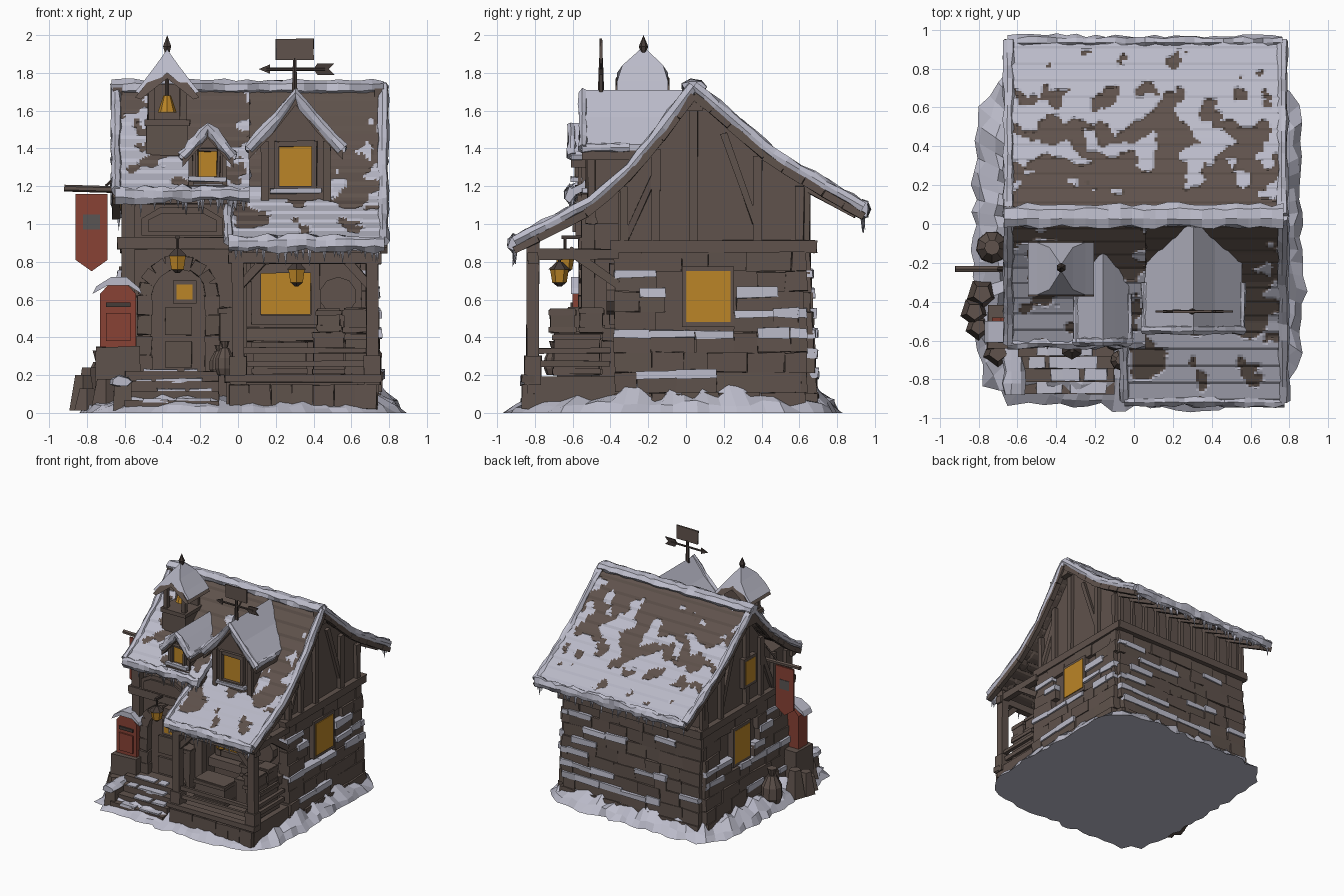
import bpy, bmesh, math, random
from mathutils import Vector, Matrix, noise

if "Cube" in bpy.data.objects:
    bpy.data.objects.remove(bpy.data.objects["Cube"])
random.seed(4)
R = random.uniform

def mat(name, c):
    m = bpy.data.materials.new(name)
    m.diffuse_color = (*c, 1)
    m.use_nodes = True
    m.node_tree.nodes["Principled BSDF"].inputs["Base Color"].default_value = m.diffuse_color
    return m
WOOD, SNOW, GLOW, RED, IRON, GREY = MATS = [
    mat("brown_timber", (.115, .085, .072)), mat("snow", (.50, .50, .59)),
    mat("amber_glass", (.50, .235, .02)), mat("red_paint", (.25, .055, .036)),
    mat("dark_iron", (.06, .045, .04)), mat("grey_patch", (.10, .09, .088))]
W, S, G, RD, I, GY = range(6)

class Part:
    """Collects simple solids into one named mesh."""
    def __init__(s, name):
        s.name, s.bm = name, bmesh.new()
    def paint(s, vs, m):
        for f in {f for v in vs for f in v.link_faces}:
            f.material_index = m
    def cube(s, M, m, j):
        vs = bmesh.ops.create_cube(s.bm, size=1, matrix=M)['verts']
        for v in vs:
            v.co += Vector((R(-j, j), R(-j, j), R(-j, j)))
            v.co.z = max(v.co.z, .012)
        s.paint(vs, m)
    def box(s, x0, x1, y0, y1, z0, z1, m=W, j=0.0):
        s.cube(Matrix.Translation(((x0+x1)/2, (y0+y1)/2, (z0+z1)/2)) @ Matrix.Diagonal((x1-x0, y1-y0, z1-z0, 1)), m, j)
    def frame(s, p, q):
        return Matrix.Translation((p+q)/2) @ (q-p).to_track_quat('Z', 'Y').to_matrix().to_4x4()
    def beam(s, p, q, w=.05, m=W, j=.004):
        p, q = Vector(p), Vector(q)
        s.cube(s.frame(p, q) @ Matrix.Diagonal((w, w, (q-p).length, 1)), m, j)
    def tube(s, p, q, r1, r2, n=6, m=W):
        p, q = Vector(p), Vector(q)
        s.paint(bmesh.ops.create_cone(s.bm, cap_ends=True, segments=n, radius1=r1, radius2=r2,
                                      depth=(q-p).length, matrix=s.frame(p, q))['verts'], m)
    def prism(s, pts, axis, a, b, m=W):
        co = (lambda p, t: (t, p[0], p[1])) if axis == 'x' else (lambda p, t: (p[0], t, p[1]))
        A, B = [[s.bm.verts.new(co(p, t)) for p in pts] for t in (a, b)]
        s.bm.faces.new(A), s.bm.faces.new(B[::-1])
        for i in range(len(pts)):
            s.bm.faces.new((A[i-1], A[i], B[i], B[i-1]))
        s.paint(A+B, m)
        return A+B
    def drift(s, pts, side, rs, ru, j=.3):   # lumpy snow swept along a path
        pts, side, rings = [Vector(p) for p in pts], Vector(side), []
        for k, p in enumerate(pts):
            t = (pts[min(k+1, len(pts)-1)]-pts[max(k-1, 0)]).normalized()
            up = side.cross(t)
            rings.append([s.bm.verts.new(p+side*math.cos(a)*rs*R(1-j, 1+j)+up*math.sin(a)*ru*R(1-j, 1+j))
                          for a in (i*math.tau/7 for i in range(7))])
        s.bm.faces.new(rings[0]), s.bm.faces.new(rings[-1])
        for A, B in zip(rings, rings[1:]):
            for i in range(7):
                s.bm.faces.new((A[i-1], A[i], B[i], B[i-1]))
        s.paint(sum(rings, []), S)
    def window(s, x0, x1, z0, z1, y, w=.035):   # front-facing frame and pane
        s.box(x0, x1, y-.006, y+.003, z0, z1, G)
        for a, b, c, d in ((x0-w, x0, z0-w, z1+w), (x1, x1+w, z0-w, z1+w), (x0, x1, z1, z1+w), (x0-w, x1+w, z0-w, z0)):
            s.box(a, b, y-.03, y+.01, c, d, W, .004)
    def done(s, fix=True, mats=MATS):
        if fix:
            bmesh.ops.recalc_face_normals(s.bm, faces=s.bm.faces)
        me = bpy.data.meshes.new(s.name)
        for m in mats:
            me.materials.append(m)
        s.bm.to_mesh(me)
        o = bpy.data.objects.new(s.name, me)
        bpy.context.collection.objects.link(o)
        return o

def at(prof, t):   # point on a (y, z) polyline
    L = [math.dist(a, b) for a, b in zip(prof, prof[1:])]
    d = t*sum(L)
    for l, a, b in zip(L, prof, prof[1:]):
        if d <= l + 1e-6:
            return a[0]+(b[0]-a[0])*d/l, a[1]+(b[1]-a[1])*d/l
        d -= l
    return prof[-1]

# Roof slopes: stepped shingle courses with snow patches, rake snow, eave snow and icicles
def roof(name, prof, x0, x1, v0, slope, ledge, redge, rakes):
    p, nx = Part(name), int((x1-x0)/.014)
    ny = int(sum(math.dist(a, b) for a, b in zip(prof, prof[1:]))/.014)
    def snowy(x, v):
        n = noise.noise(Vector((x*8, v*9, x0*5+prof[-1][0]*9)))+.3*noise.noise(Vector((x*21, v*21, 3)))
        return n+slope*(v-v0)+.5*max(0, 1-(x-x0)/ledge)+.5*max(0, 1-(x1-x)/redge)
    g = []
    for k in range(ny+1):
        y, z = at(prof, k/ny)
        g.append([p.bm.verts.new((x, y, z+.012*(k % 7)/7+(.008 if snowy(x, k/ny) > 0 else 0)))
                  for x in (x0+(x1-x0)*i/nx for i in range(nx+1))])
    for k in range(ny):
        for i in range(nx):
            f = p.bm.faces.new((g[k][i], g[k][i+1], g[k+1][i+1], g[k+1][i]))
            f.normal_update()
            if f.normal.z < 0:
                f.normal_flip()
            f.material_index = S if snowy(x0+(x1-x0)*(i+.5)/nx, (k+.5)/ny) > 0 else W
    md = p.done(False, (WOOD, SNOW, WOOD, WOOD)).modifiers.new("thickness", 'SOLIDIFY')
    md.thickness, md.offset, md.material_offset = .04, -1, 2
    e = Part(name+"_snow_edge")
    for x in rakes:
        e.drift([(x, *at(prof, k/14)) for k in range(15)], (1, 0, 0), .028, .03)
        for k in range(9):
            a, b = at(prof, k/9), at(prof, (k+1)/9)
            e.beam((x, a[0], a[1]-.05), (x, b[0], b[1]-.05), .04, W, .003)
    (ye, ze), sg, n = prof[-1], math.copysign(1, prof[-1][0]), int((x1-x0)/.05)
    e.drift([(x0+(x1-x0)*i/n, ye, ze-.012) for i in range(n+1)], (0, 1, 0), .03, .042, .4)
    for _ in range(n*2):
        x = R(x0, x1)
        e.tube((x, ye-.01*sg, ze-.02), (x, ye+R(-.01, .01), ze-R(.06, .14)), .014, 0, 5, S)
    e.done()

BACK = [(.04, 1.73), (.15, 1.64), (.45, 1.38), (.75, 1.2), (.94, 1.09)]
PORCH = [(.04, 1.73), (-.15, 1.48), (-.3, 1.3), (-.5, 1.12), (-.91, .91)]
ENTRY = [(.04, 1.73), (-.22, 1.45), (-.45, 1.27), (-.61, 1.17)]
roof("back_roof", BACK, -.65, .765, .52, 1.1, .12, .1, (-.645, .765))
roof("porch_side_roof", PORCH, -.05, .775, .64, 1.6, .05, .12, (.77,))
roof("entry_side_roof", ENTRY, -.65, .06, .66, 1.0, .3, .05, (-.645,))
ridge = Part("ridge_cap")
ridge.drift([(-.67+.06*i, .04, 1.725) for i in range(25)], (0, 1, 0), .06, .04, .22)
for x in (-.64, .75):
    ridge.box(x-.025, x+.025, -.01, .09, 1.6, 1.72, W, .004)
e = ridge
e.drift([(-.05, *at(PORCH, .62+.38*k/6)) for k in range(7)], (1, 0, 0), .025, .03)
ridge.done()

# House body
body = Part("house_walls")
body.prism([(-.36, .012), (.62, .012), (.62, 1.2), (.04, 1.66), (-.36, 1.16)], 'x', -.58, .69)
body.box(-.58, .03, -.5, -.3, 0, 1.2)
body.done()
stones = Part("wall_stones")
def course(side, u0, u1, thr, skip=None):
    for k in range(8):
        z, u = k*.107, u0
        while u < u1-.03:
            w = min(R(.1, .24), u1-u)
            d = R(.015, .03)+.055*(1-z/.9)
            if not (skip and z+.1 > .47 and z < .74 and u+w > skip[0] and u < skip[1]):
                snow = noise.noise(Vector((u*3.3, k*3.7+.4, u1*9))) > thr and 0 < k < 7
                for dd, a, b, m in ((d, z, z+.106, W), (d+.012, z+.075, z+.075+R(.035, .055), S))[:1+snow]:
                    bx = {'R': (.65, .69+dd, u, u+w), 'L': (-.58-dd, -.55, u, u+w), 'B': (u, u+w, .6, .62+dd)}[side]
                    stones.box(*bx, a, b, m, .006)
            u += w
course('R', -.38, .64, .2, (-.02, .25))
course('L', -.5, .64, .15, (.02, .27))
course('B', -.6, .71, 0)
stones.done()

# Timber frame on both gables, rafters at the back
fr = Part("timber_frame")
for x in (.7, -.59):
    fr.beam((x, -.4, .88), (x, .68, .88), .065)
    for y, z in ((-.33, 1.2), (-.16, 1.4), (.04, 1.66), (.38, 1.36), (.6, 1.2)):
        fr.beam((x, y, .9), (x, y, z), .045)
    fr.beam((x, .2, 1.48), (x, .37, 1.0), .035)
    fr.beam((x, -.17, 1.25), (x, -.32, .92), .035)
fr.beam((-.62, .66, .88), (.73, .66, .88), .065)
for i in range(11):
    x = -.6+.128*i
    fr.beam((x, .6, 1.21), (x, .9, 1.05), .035)
    fr.beam((x, .64, .9), (x, .64, 1.2), .03)
for x in (-.58, .01):
    fr.beam((x, -.52, .2), (x, -.52, 1.16), .07)
fr.beam((-.64, -.54, .9), (.04, -.54, .9), .06)
fr.beam((-.64, -.55, 1.13), (.04, -.55, 1.13), .05)
fr.done()
sw = Part("side_windows")
for x0, x1, y0, y1, z0, z1 in ((.735, .742, 0, .235, .48, .75), (-.632, -.625, .04, .24, .47, .75), (-.622, -.615, -.05, .08, 1.08, 1.28)):
    b = .6 if x0 > 0 else -.5
    sw.box(x0, x1, y0, y1, z0, z1, G)
    lo, hi = sorted((b, x0+(0.002 if x0 < 0 else 0)))
    sw.box(lo, hi, y0-.02, y1+.02, z0-.025, z1+.025)
sw.done()

# Entrance: arched door, arch stones, sign, steps
cx = -.315
door = Part("arched_door")
door.prism([(cx-.15, .2), (cx+.15, .2)]+[(cx+.15*math.cos(a*math.pi/8), .62+.15*math.sin(a*math.pi/8)) for a in range(9)], 'y', -.515, -.48)
for a, b in ((.24, .38), (.41, .56)):
    door.box(cx-.07, cx+.07, -.53, -.5, a, b, W, .003)
door.box(-.325, -.24, -.536, -.528, .6, .68, G)
door.box(-.345, -.22, -.53, -.5, .58, .70)
for k in range(8):
    a, b = k*math.pi/8, (k+1)*math.pi/8-.02
    door.beam((cx+.18*math.cos(a), -.53, .62+.18*math.sin(a)), (cx+.18*math.cos(b), -.53, .62+.18*math.sin(b)), .07, W, .006)
for sx in (-1, 1):
    for k in range(4):
        door.box(cx+sx*.18-.04, cx+sx*.18+.04, -.57, -.5, .2+k*.107, .3+k*.107, W, .006)
for i, y in ((0, -.585), (.035, -.6)):
    door.prism([(-.51+i, .94+i/2), (-.08-i, .94+i/2), (-.08-i, 1.03-i/4), (-.18, 1.09-i), (-.41, 1.09-i), (-.51+i, 1.03-i/4)], 'y', y, -.5)
door.done()
st = Part("front_steps")
for k in range(4):
    y, z = -.68-.065*k, .22-.052*k
    st.box(-.6, -.1, y, -.45, 0, z, W, .004)
    for _ in range(4):
        x = R(-.58, -.25)
        st.box(x, x+R(.05, .14), y+.003, y+.065, z-.01, z+.012, S, .004)
st.box(-.66, -.57, -.86, -.5, 0, .16, W, .008)
st.drift([(-.62, -.88+.06*i, .165) for i in range(7)], (1, 0, 0), .055, .03)
st.done()

# Porch: deck, posts, braces, railing, window and stacked crates
po = Part("porch")
po.box(-.06, .74, -.84, -.3, 0, .19, W, .004)
for k in range(7):
    po.box(-.05+.112*k, .06+.112*k, -.865, -.8, .02, .15, W, .006)
po.box(-.07, .76, -.87, -.8, .16, .2, W, .004)
for x, sx in ((.0, 1), (.71, -1)):
    po.beam((x, -.81, .1), (x, -.81, .9), .065)
    po.box(x-.045, x+.045, -.855, -.765, .15, .3, W, .004)
    po.beam((x, -.81, .66), (x+sx*.13, -.81, .8), .04)
    po.beam((x, -.82, .84), (x, -.36, .84), .055)
    po.beam((x, -.62, .86), (x, -.36, .68), .045)
po.beam((-.05, -.81, .82), (.76, -.81, .82), .06)
for z in (.26, .33):
    po.beam((0, -.81, z), (.71, -.81, z), .03)
    po.beam((.71, -.81, z), (.71, -.4, z), .03)
po.window(.12, .385, .52, .74, -.375, .05)
po.box(-.03, .69, -.44, -.36, .38, .45, W, .006)
po.tube((.53, -.42, .62), (.53, -.36, .62), .1, .1, 10)
for x0, x1, y0, y1, z0, z1 in ((.4, .56, -.6, -.45, .2, .43), (.57, .7, -.7, -.46, .2, .42), (.42, .54, -.56, -.44, .43, .55),
                               (.56, .68, -.72, -.59, .42, .55), (.57, .68, -.56, -.44, .42, .56), (.08, .36, -.7, -.52, .2, .38), (-.1, -.02, -.62, -.52, .2, .56)):
    po.box(x0, x1, y0, y1, z0, z1, W, .005)
    for z in (z0+.02, z1-.02):
        po.box(x0-.008, x1+.008, y0-.008, y1+.008, z-.014, z+.014, W, .002)
po.done()

# Dormers
def dormer(name, xc, h, zb, ze, zp, yf, yb, win, o):
    d = Part(name)
    d.prism([(xc-h, zb), (xc+h, zb), (xc+h, ze), (xc, zp-.07), (xc-h, ze)], 'y', yf, yb)
    half = [(-h-o, ze-.03), (-(h+o)*.45, ze+(zp-ze)*.45), (0, zp), ((h+o)*.45, ze+(zp-ze)*.45), (h+o, ze-.03)]
    for t0, t1, a, m in ((-.02, -.07, yf-.05, W), (.01, -.022, yf-.055, S)):
        d.prism([(xc+x, z+t0) for x, z in half]+[(xc+x, z+t1) for x, z in half[::-1]], 'y', a, yb, m)
    path = [at(half, k/10) for k in range(11)]
    d.drift([(xc+x, yf-.045, z-.012) for x, z in path], (0, 1, 0), .025, .03)
    for sx in (-1, 1):
        d.drift([(xc+sx*(h+o), yf-.05+.05*k, ze-.035) for k in range(6)], (1, 0, 0), .018, .025)
        d.beam((xc+sx*h, yf, zb), (xc+sx*h, yf, ze), h*.25)
    d.window(*win, yf, h*.17)
    x0, x1, z0, _ = win
    d.box(x0-.05, x1+.05, yf-.05, yf+.01, z0-h*.17-.01, z0-h*.17+.015, S, .005)
    d.box(xc-h-.02, xc+h+.02, yf-.03, yf+.03, zb, zb+.035, W, .004)
    d.done()
dormer("large_dormer", .305, .165, 1.0, 1.44, 1.7, -.5, .02, (.22, .39, 1.2, 1.41), .085)
dormer("small_dormer", -.16, .09, 1.17, 1.4, 1.525, -.56, -.13, (-.21, -.11, 1.25, 1.385), .045)

# Bell turret with hipped, gable-fronted snow roof
t, tx, ty = Part("bell_turret"), -.375, -.225
t.box(tx-.11, tx+.11, ty-.11, ty+.12, 1.3, 1.54, W, .004)
t.box(tx-.12, tx+.12, ty-.12, ty+.12, 1.52, 1.55, W, .004)
for sx in (-1, 1):
    for sy in (-1, 1):
        t.beam((tx+sx*.085, ty+sy*.085, 1.5), (tx+sx*.085, ty+sy*.085, 1.74), .035)
t.box(tx-.1, tx+.1, ty+.07, ty+.1, 1.5, 1.74)
t.tube((tx, ty, 1.59), (tx, ty, 1.68), .05, .02, 8, G)
t.tube((tx, ty, 1.68), (tx, ty, 1.8), .012, .012, 6, I)
for k, m, g in ((0, S, 0), (-.03, W, .008)):
    vs = t.prism([(tx+a, b+k) for a, b in ((-.17, 1.7), (-.125, 1.755), (-.06, 1.84), (0, 1.925), (.06, 1.84), (.125, 1.755), (.17, 1.7), (.14, 1.69), (0, 1.8), (-.14, 1.69))], 'y', ty-.14-g, ty+.13+g, m)
    for v in vs:
        v.co.y = ty+(v.co.y-ty)*(.12 if v.co.z > 1.88 else .8 if v.co.z > 1.805 else 1)
t.tube((tx, ty, 1.9), (tx, ty, 1.94), .012, .025, 6, I)
t.tube((tx, ty, 1.94), (tx, ty, 2.0), .025, 0, 6, I)
t.done()

# Weather vane
v = Part("weather_vane")
v.tube((.3, -.45, 1.66), (.3, -.45, 1.88), .018, .01, 6, I)
v.tube((.15, -.45, 1.82), (.46, -.45, 1.82), .009, .009, 6, I)
v.prism([(.11, 1.82), (.17, 1.845), (.17, 1.795)], 'y', -.455, -.445, I)
v.prism([(.4, 1.82), (.42, 1.85), (.51, 1.85), (.48, 1.82), (.51, 1.79), (.42, 1.79)], 'y', -.455, -.445, I)
v.box(.2, .4, -.458, -.442, 1.87, 1.98, W, .003)
v.done()

# Lanterns
for nm, x, y, z in (("porch_lantern", .31, -.67, .69), ("door_lantern", -.32, -.64, .76)):
    l = Part(nm)
    for h0, h1, r1, r2, m in ((0, .07, .038, .05, G), (.07, .11, .058, .015, I), (-.02, 0, .012, .037, I), (.11, .18, .008, .008, I)):
        l.tube((x, y, z+h0), (x, y, z+h1), r1, r2, 6, m)
    l.beam((x, y-.02, z+.17), (x, -.45, z+.17), .02, I, 0)
    l.done()

# Banner on a pole
b = Part("banner")
b.prism([(-.86, 1.16), (-.69, 1.16), (-.69, .81), (-.775, .75), (-.86, .81)], 'y', -.24, -.225, RD)
b.box(-.82, -.73, -.244, -.221, .97, 1.05, GY)
b.tube((-.92, -.232, 1.19), (-.58, -.232, 1.18), .018, .018, 6, W)
b.tube((-.7, -.232, 1.2), (-.6, -.232, 1.29), .008, .008, 5, I)
b.done()

# Letter box on a stone plinth
mb = Part("letter_box")
mb.box(-.75, -.52, -.64, -.42, 0, .345, W, .012)
mb.prism([(-.73, .35), (-.54, .35), (-.54, .63), (-.585, .68), (-.685, .68), (-.73, .63)], 'y', -.6, -.48, RD)
mb.box(-.7, -.57, -.612, -.59, .38, .53, RD)
mb.box(-.7, -.57, -.612, -.59, .56, .585, I)
mb.prism([(-.77, .63), (-.69, .675), (-.58, .675), (-.51, .63), (-.52, .66), (-.59, .72), (-.67, .72), (-.75, .67)], 'y', -.61, -.5, S)
mb.done()

# Sacks and rocks
sk = Part("sacks")
for x, y, z, r, h in ((-.73, -.12, .03, .08, .3), (-.07, -.7, .2, .05, .18), (-.1, -.6, .2, .05, .16)):
    for a, c, r1, r2 in ((0, .2, .75, 1.05), (.2, .5, 1.05, 1.0), (.5, .8, 1.0, .45), (.8, 1, .3, .5)):
        sk.tube((x, y, z+a*h), (x, y, z+c*h), r1*r, r2*r, 9)
sk.done()
rk = Part("rocks")
for x, y, r, h in ((-.82, -.45, .055, .2), (-.78, -.36, .06, .24), (-.8, -.53, .05, .13), (-.7, -.66, .06, .18)):
    rk.tube((x, y, .012), (x, y, h), r*1.4, r*.8, 5)
rk.done()

# Snow bank around the base
sn, n, rings = Part("snow_bank"), 84, []
for s0, z in ((1, 0), (.95, .045), (.85, .1)):
    ring = []
    for i in range(n):
        a = i*math.tau/n
        c, d = math.cos(a), math.sin(a)
        k = (abs(c)**6+abs(d)**6)**(-1/6)*s0*R(.97, 1.03)
        ring.append(sn.bm.verts.new((.02+.85*c*k, -.07+.875*d*k, z*R(.6, 1.3)*(1.25 if d > -.5 else .8))))
    rings.append(ring)
for A, B in zip(rings, rings[1:]):
    for i in range(n):
        sn.bm.faces.new((A[i-1], A[i], B[i], B[i-1]))
for ring, z in ((rings[0], 0), (rings[-1], .1)):
    c = sn.bm.verts.new((.02, -.07, z))
    for i in range(n):
        sn.bm.faces.new((ring[i-1], ring[i], c))
sn.paint(sn.bm.verts, S)
sn.done()
